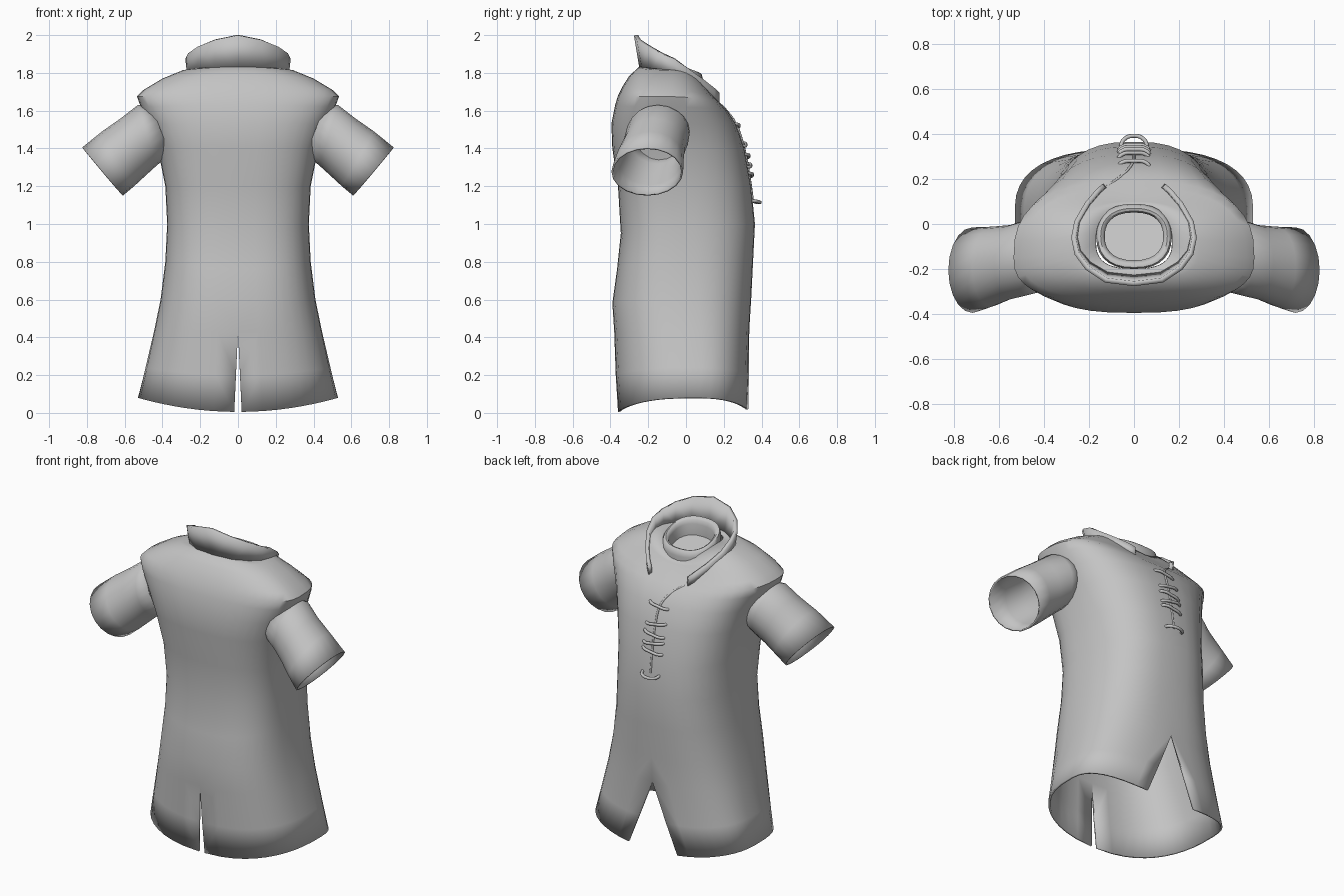
import bpy, bmesh, math
from mathutils import Vector

if "Cube" in bpy.data.objects:
    bpy.data.objects.remove(bpy.data.objects["Cube"], do_unlink=True)

cloth = bpy.data.materials.new("grey cloth")
cloth.use_nodes = True
GREY = (0.55, 0.55, 0.55, 1)
cloth.diffuse_color = GREY
cloth.node_tree.nodes["Principled BSDF"].inputs["Base Color"].default_value = GREY


def loft(name, rows, wrap=False, cap=False, mirror=False, thick=0.0, offset=-1):
    """Skin rows of points with quads, then mirror and thicken."""
    bm = bmesh.new()
    rings = [[bm.verts.new(p) for p in row] for row in rows]
    n = len(rows[0])
    for a, b in zip(rings, rings[1:]):
        for i in range(n if wrap else n - 1):
            j = (i + 1) % n
            bm.faces.new((a[i], a[j], b[j], b[i]))
    if cap:
        bm.faces.new(rings[-1])
    mesh = bpy.data.meshes.new(name)
    bm.to_mesh(mesh)
    bm.free()
    mesh.materials.append(cloth)
    ob = bpy.data.objects.new(name, mesh)
    bpy.context.collection.objects.link(ob)
    if mirror:
        mod = ob.modifiers.new("mirror", "MIRROR")
        mod.merge_threshold = 0.001
    if thick:
        mod = ob.modifiers.new("cloth thickness", "SOLIDIFY")
        mod.thickness = thick
        mod.offset = offset
    bpy.ops.object.select_all(action="DESELECT")
    ob.select_set(True)
    bpy.context.view_layer.objects.active = ob
    bpy.ops.object.shade_smooth_by_angle(angle=math.radians(50))
    return ob


def cord(name, points, radius):
    """Round cord along a smooth path."""
    cu = bpy.data.curves.new(name, "CURVE")
    cu.dimensions = "3D"
    cu.bevel_depth = radius
    cu.bevel_resolution = 2
    cu.use_fill_caps = True
    cu.resolution_u = 4
    sp = cu.splines.new("BEZIER")
    sp.bezier_points.add(len(points) - 1)
    for bp, p in zip(sp.bezier_points, points):
        bp.co = p
        bp.handle_left_type = bp.handle_right_type = "AUTO"
    cu.materials.append(cloth)
    ob = bpy.data.objects.new(name, cu)
    bpy.context.collection.objects.link(ob)


POWER = 0.76  # squareness of the body's cross-section


def half_ring(w, yc, yb, yf, zs, zb, zf, gap_b=0.0, gap_f=0.0, n=20):
    """Half a body section from the back seam round the side to the chest seam."""
    start = -math.acos((gap_b / w) ** (1 / POWER))
    end = math.acos((gap_f / w) ** (1 / POWER))
    row = []
    for i in range(n + 1):
        a = start + (end - start) * i / n
        c, s = max(math.cos(a), 0) ** POWER, abs(math.sin(a)) ** POWER
        if c < 1e-6:
            c = 0
        y = yc + (yf - yc) * s if a > 0 else yc - (yc - yb) * s
        mid = zf if a > 0 else zb
        row.append((w * c, y, zs * c * c + mid * (1 - c * c)))
    return row


# Body: half width, widest y, back y, chest y, height at side, back, chest, slit gaps
sections = [
    (.53, .05, -.36, .335, .08, .005, .01, .02, .17),
    (.49, .03, -.372, .335, .24, .2, .2, .011, .095),
    (.445, 0, -.38, .335, .43, .43, .44),
    (.41, -.02, -.39, .345, .6, .58, .6),
    (.385, -.04, -.365, .355, .8, .76, .8),
    (.375, -.06, -.345, .365, 1, .95, 1),
    (.385, -.09, -.36, .345, 1.2, 1.2, 1.2),
    (.425, -.12, -.39, .31, 1.4, 1.4, 1.4),
    (.47, -.14, -.395, .265, 1.53, 1.53, 1.53),
    (.515, -.15, -.375, .22, 1.62, 1.63, 1.6),
    (.535, -.15, -.36, .19, 1.675, 1.68, 1.63),
    (.5, -.15, -.335, .16, 1.71, 1.73, 1.66),
    (.4, -.14, -.3, .13, 1.77, 1.785, 1.69),
    (.29, -.12, -.25, .1, 1.815, 1.83, 1.72),
    (.17, -.08, -.2, .08, 1.83, 1.84, 1.745),
]
loft("shirt_body", [half_ring(*s) for s in sections], mirror=True, thick=.012)

# Sleeves: upper x, z, lower x, z, centre y, half depth
cuts = [
    (.46, 1.63, .36, 1.37, -.14, .16),
    (.53, 1.63, .43, 1.31, -.15, .168),
    (.62, 1.56, .485, 1.26, -.17, .165),
    (.72, 1.49, .55, 1.2, -.19, .178),
    (.825, 1.405, .61, 1.15, -.205, .19),
]
rows = []
for ux, uz, lx, lz, yc, hy in cuts:
    mid, up = Vector((ux + lx, 0, uz + lz)) / 2, Vector((ux - lx, 0, uz - lz)) / 2
    rows.append([mid + up * math.sin(a) + Vector((0, yc + hy * math.cos(a), 0))
                 for a in (math.tau * i / 20 for i in range(20))])
loft("sleeves", rows, wrap=True, mirror=True, thick=.01)

# Rolled neck band with a closed floor: half width, half depth, height offset
rows = []
for rx, ry, dz in [(.165, .14, -.1), (.168, .145, -.03), (.16, .138, -.005), (.148, .125, 0),
                   (.136, .113, -.008), (.13, .106, -.03), (.13, .106, -.1)]:
    row = []
    for i in range(28):
        a = math.tau * i / 28
        x = rx * math.copysign(abs(math.cos(a)) ** .85, math.cos(a))
        y = ry * math.copysign(abs(math.sin(a)) ** .85, math.sin(a))
        row.append((x, y - .055, 1.85 + dz - .38 * y))
    rows.append(row)
loft("neck_band", rows, wrap=True, cap=True)

# Standing collar, open at the chest: x, y, lower z, upper z, backward lean
edge = [
    (0, -.235, 1.82, 2.0, .03), (.12, -.222, 1.82, 1.975, .028), (.2, -.175, 1.815, 1.94, .02),
    (.245, -.12, 1.805, 1.905, .01), (.258, -.06, 1.785, 1.875, 0), (.245, .01, 1.75, 1.825, 0),
    (.2, .09, 1.7, 1.765, 0), (.155, .145, 1.655, 1.72, 0), (.128, .17, 1.645, 1.695, 0),
]
low = [(x, y, z) for x, y, z, top, lean in edge]
high = [(x * 1.04, y - lean, top) for x, y, z, top, lean in edge]
loft("collar", [low, high], mirror=True, thick=.022, offset=0)

# Chest lacing and the knot loop under it
for k, (y, z) in enumerate([(.268, 1.52), (.304, 1.42), (.32, 1.36), (.33, 1.31), (.338, 1.26)]):
    t = .008 * (-1) ** k
    cord("lace_%d" % (k + 1),
         [(-.075, y - .025, z - t), (-.055, y + .004, z - t), (0, y + .012, z),
          (.055, y + .004, z + t), (.075, y - .025, z + t)], .009)
cord("lace_loop", [(-.06, .34, 1.125), (-.045, .375, 1.115), (0, .392, 1.115),
                   (.045, .375, 1.12), (.06, .34, 1.125)], .009)

# Overlapping edge of the chest opening
cord("chest_opening_edge", [(0, .353, 1.13), (0, .336, 1.25), (0, .308, 1.4), (-.01, .264, 1.53),
                            (-.06, .21, 1.605), (-.12, .168, 1.645)], .006)
